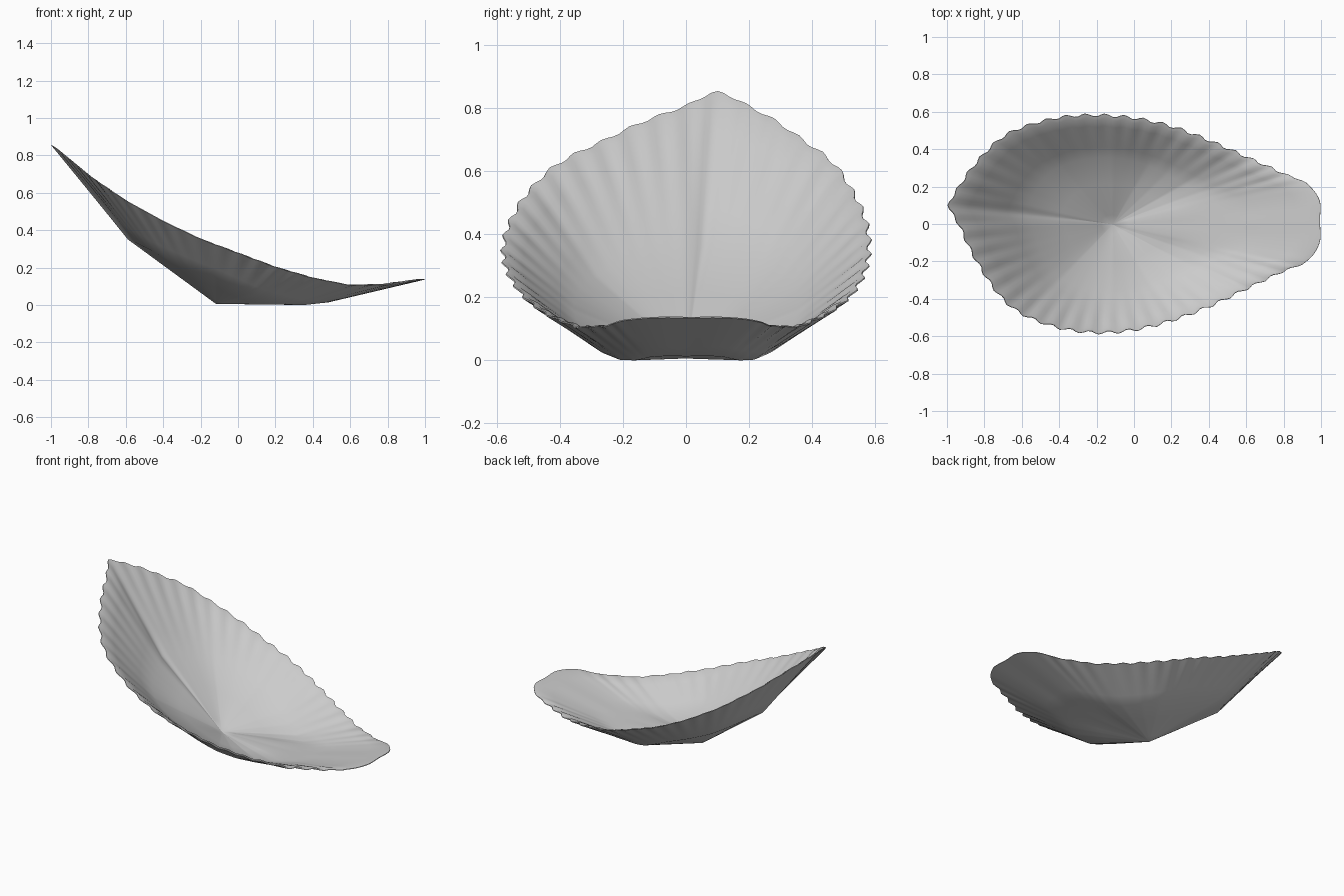
import bpy, bmesh, math
from mathutils import Vector

if "Cube" in bpy.data.objects:
    bpy.data.objects.remove(bpy.data.objects["Cube"])

N = 240          # points round the rim
WAVES = 48       # scallops round the rim
POLE = Vector((-0.12, 0, 0.010))

# plan outline, counter-clockwise from the front lip
OUTLINE = [(0.99, -0.10), (0.992, 0.02), (0.99, 0.13), (0.92, 0.22), (0.8, 0.272), (0.6, 0.362),
           (0.4, 0.45), (0.2, 0.525), (0, 0.57), (-0.2, 0.585), (-0.4, 0.573), (-0.6, 0.52),
           (-0.73, 0.45), (-0.86, 0.315), (-0.94, 0.2), (-0.992, 0.1), (-0.94, 0.0),
           (-0.86, -0.17), (-0.73, -0.37), (-0.6, -0.48), (-0.4, -0.555), (-0.2, -0.58),
           (0, -0.565), (0.2, -0.515), (0.4, -0.44), (0.6, -0.345), (0.8, -0.25), (0.92, -0.2)]
# rim height and mid-ring height by x
RIM_Z = [(-1, 0.86), (-0.8, 0.695), (-0.6, 0.56), (-0.4, 0.45), (-0.2, 0.355), (0, 0.28),
         (0.2, 0.205), (0.4, 0.147), (0.6, 0.108), (0.8, 0.112), (1, 0.14)]
MID_Z = [(-0.58, 0.355), (-0.4, 0.262), (-0.12, 0.155), (0.07, 0.065), (0.17, 0.03),
         (0.27, 0.006), (0.35, 0.004), (0.48, 0.018)]


def lookup(table, x):
    if x <= table[0][0]:
        return table[0][1]
    for (x0, a), (x1, b) in zip(table, table[1:]):
        if x <= x1:
            return a + (b - a) * (x - x0) / (x1 - x0)
    return table[-1][1]


def smooth_loop(pts, count):
    # closed spline through the points, resampled to even spacing
    p = [Vector(q) for q in pts]
    n, dense = len(p), []
    for i in range(n):
        a, b, c, d = p[i - 1], p[i], p[(i + 1) % n], p[(i + 2) % n]
        for k in range(20):
            t = k / 20
            dense.append(0.5 * (2 * b + (c - a) * t + (2 * a - 5 * b + 4 * c - d) * t * t
                                + (3 * b - a - 3 * c + d) * t ** 3))
    dense.append(dense[0])
    dist = [0]
    for u, v in zip(dense, dense[1:]):
        dist.append(dist[-1] + (v - u).length)
    out, j = [], 0
    for i in range(count):
        s = dist[-1] * i / count
        while dist[j + 1] < s:
            j += 1
        out.append(dense[j].lerp(dense[j + 1], (s - dist[j]) / (dist[j + 1] - dist[j])))
    return out


rim = [Vector((q.x, q.y, lookup(RIM_Z, q.x))) for q in smooth_loop(OUTLINE, N)]
mid = []
for r in rim:
    d = (r - POLE).xy
    f = 0.53 + 0.09 * abs(d.y) / d.length
    x, y = POLE.xy + d * f
    mid.append(Vector((x, y, lookup(MID_Z, x))))
tip = min(range(N), key=lambda i: rim[i].x)

# fluted bowl: rings from the pole through the mid ring to the scalloped rim
LEVELS = (0.15, 0.6, 1.0, 1.25, 1.5, 1.75, 1.93, 2.0)
bm = bmesh.new()
pole = bm.verts.new(POLE)
rings = []
for level in LEVELS:
    ring = []
    for i in range(N):
        if level <= 1:
            co = POLE.lerp(mid[i], level)
        else:
            t = level - 1
            co = mid[i].lerp(rim[i], t)
            out = (rim[i] - mid[i]).normalized()
            normal = (rim[(i + 1) % N] - rim[i - 1]).cross(-out).normalized()
            fade = max(0, min(1, (0.97 - rim[i].x) / 0.2))      # plain front lip
            wave = math.cos(2 * math.pi * WAVES * (i - tip) / N) * fade
            co = co + (normal * -0.004 * t * t + out * 0.008 * t ** 4) * wave
        ring.append(bm.verts.new(co))
    rings.append(ring)
for i in range(N):
    j = (i + 1) % N
    bm.faces.new((pole, rings[0][i], rings[0][j]))
    for a, b in zip(rings, rings[1:]):
        bm.faces.new((a[i], b[i], b[j], a[j]))
mesh = bpy.data.meshes.new("fluted_bowl")
bm.to_mesh(mesh)
bm.free()
bowl = bpy.data.objects.new("fluted_bowl", mesh)
bpy.context.collection.objects.link(bowl)

# wall thickness, grown to the inside and tapered to a thin rim
taper = bowl.vertex_groups.new(name="taper")
taper.add(list(range(len(mesh.vertices) - N)), 1.0, 'REPLACE')
taper.add(list(range(len(mesh.vertices) - N, len(mesh.vertices))), 0.3, 'REPLACE')
wall = bowl.modifiers.new("wall", 'SOLIDIFY')
wall.thickness = 0.012
wall.offset = 1
wall.vertex_group = "taper"
bpy.context.view_layer.objects.active = bowl
bowl.select_set(True)
bpy.ops.object.modifier_apply(modifier="wall")
bpy.ops.object.shade_smooth_by_angle(angle=math.radians(40))

# rest on the ground, centred
for axis in range(3):
    vals = [v.co[axis] for v in mesh.vertices]
    shift = min(vals) if axis == 2 else (min(vals) + max(vals)) / 2
    for v in mesh.vertices:
        v.co[axis] -= shift
